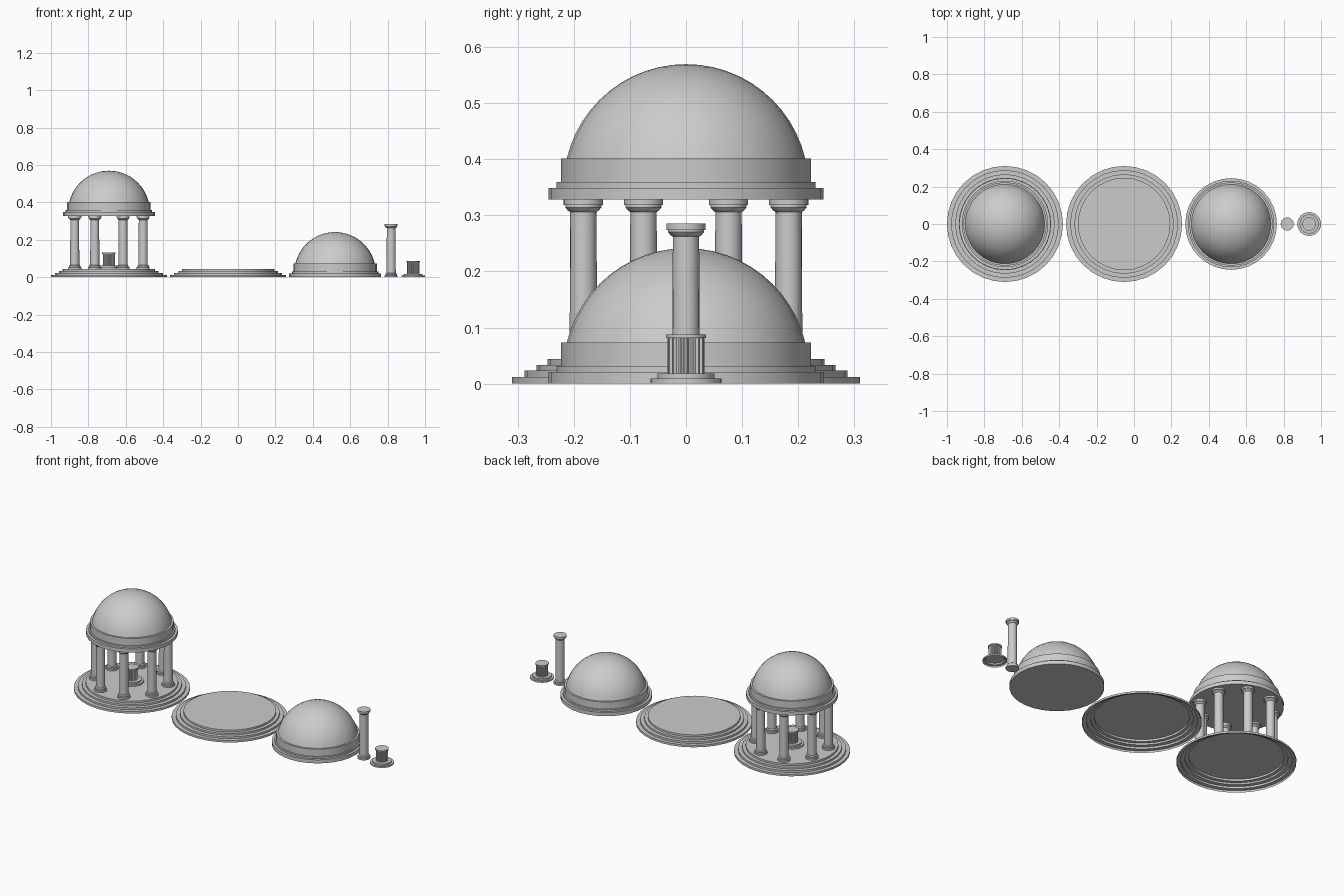
import bpy, bmesh, math

if "Cube" in bpy.data.objects:
    bpy.data.objects.remove(bpy.data.objects["Cube"])

def finish(name, bm, loc, angle=30):
    bmesh.ops.remove_doubles(bm, verts=bm.verts, dist=1e-6)
    me = bpy.data.meshes.new(name)
    bm.to_mesh(me)
    bm.free()
    ob = bpy.data.objects.new(name, me)
    bpy.context.collection.objects.link(ob)
    ob.location = loc
    bpy.ops.object.select_all(action='DESELECT')
    ob.select_set(True)
    bpy.context.view_layer.objects.active = ob
    bpy.ops.object.shade_smooth_by_angle(angle=math.radians(angle))
    return ob

def lathe(name, profile, loc, sides=32, closed=False):
    # revolve a bottom-to-top profile; the top (and optionally bottom) is capped
    bm = bmesh.new()
    rings = []
    for r, z in profile:
        rings.append([bm.verts.new((r * math.cos(2 * math.pi * i / sides),
                                    r * math.sin(2 * math.pi * i / sides), z))
                      for i in range(sides)])
    for a, b in zip(rings, rings[1:]):
        for i in range(sides):
            j = (i + 1) % sides
            bm.faces.new((a[i], a[j], b[j], b[i]))
    bm.faces.new(rings[-1])
    if closed:
        bm.faces.new(rings[0][::-1])
    return finish(name, bm, loc)

def steps(tiers):
    # (radius, top height) tiers -> stepped profile starting at z = 0
    pts, z0 = [], 0.0
    for r, z in tiers:
        pts += [(r, z0), (r, z)]
        z0 = z
    return pts

def platform(name, x, z=0):
    lathe(name, steps([(0.31, 0.012), (0.288, 0.023), (0.266, 0.033), (0.247, 0.044)]), (x, 0, z))

def dome(name, x, z=0):
    base = steps([(0.245, 0.021), (0.231, 0.031), (0.223, 0.073)])
    # spherical cap sitting on the drum
    R, drop = 0.2184, 0.05
    start = math.asin(drop / R)
    cap = []
    for k in range(13):
        a = start + (math.pi / 2 - 0.002 - start) * k / 12
        cap.append((R * math.cos(a), 0.073 + R * math.sin(a) - drop))
    lathe(name, base + cap, (x, 0, z), closed=True)

COLUMN = [(0.035, 0), (0.035, 0.009), (0.030, 0.011), (0.030, 0.018), (0.0245, 0.022),
          (0.0235, 0.262), (0.027, 0.264), (0.032, 0.270), (0.032, 0.274),
          (0.035, 0.274), (0.035, 0.285)]

def column(name, x, y=0, z=0):
    lathe(name, COLUMN, (x, y, z), sides=20, closed=True)

def altar(name, x, z=0):
    lathe(name + "_foot", steps([(0.0634, 0.009), (0.051, 0.018)]), (x, 0, z))
    # fluted shaft: ribs alternate with grooves
    bm = bmesh.new()
    n = 16
    low, high = [], []
    for i in range(n * 4):
        r = 0.033 if i % 4 < 2 else 0.028
        a = 2 * math.pi * (i - 0.5) / (n * 4)
        low.append(bm.verts.new((r * math.cos(a), r * math.sin(a), 0.018)))
        high.append(bm.verts.new((r * math.cos(a), r * math.sin(a), 0.081)))
    for i in range(n * 4):
        j = (i + 1) % (n * 4)
        bm.faces.new((low[i], low[j], high[j], high[i]))
    finish(name + "_fluted_shaft", bm, (x, 0, z))
    lathe(name + "_cap", [(0.036, 0.081), (0.036, 0.088)], (x, 0, z), closed=True)

# assembled rotunda
TX = -0.69
platform("rotunda_platform", TX)
for k in range(8):
    a = math.pi / 8 + k * math.pi / 4
    column(f"rotunda_column_{k + 1}", TX + 0.198 * math.cos(a), 0.198 * math.sin(a), 0.044)
altar("rotunda_altar", TX, 0.044)
dome("rotunda_dome", TX, 0.328)

# separate parts laid out in a row
platform("loose_platform", -0.053)
dome("loose_dome", 0.519)
column("loose_column", 0.819)
altar("loose_altar", 0.9366)
